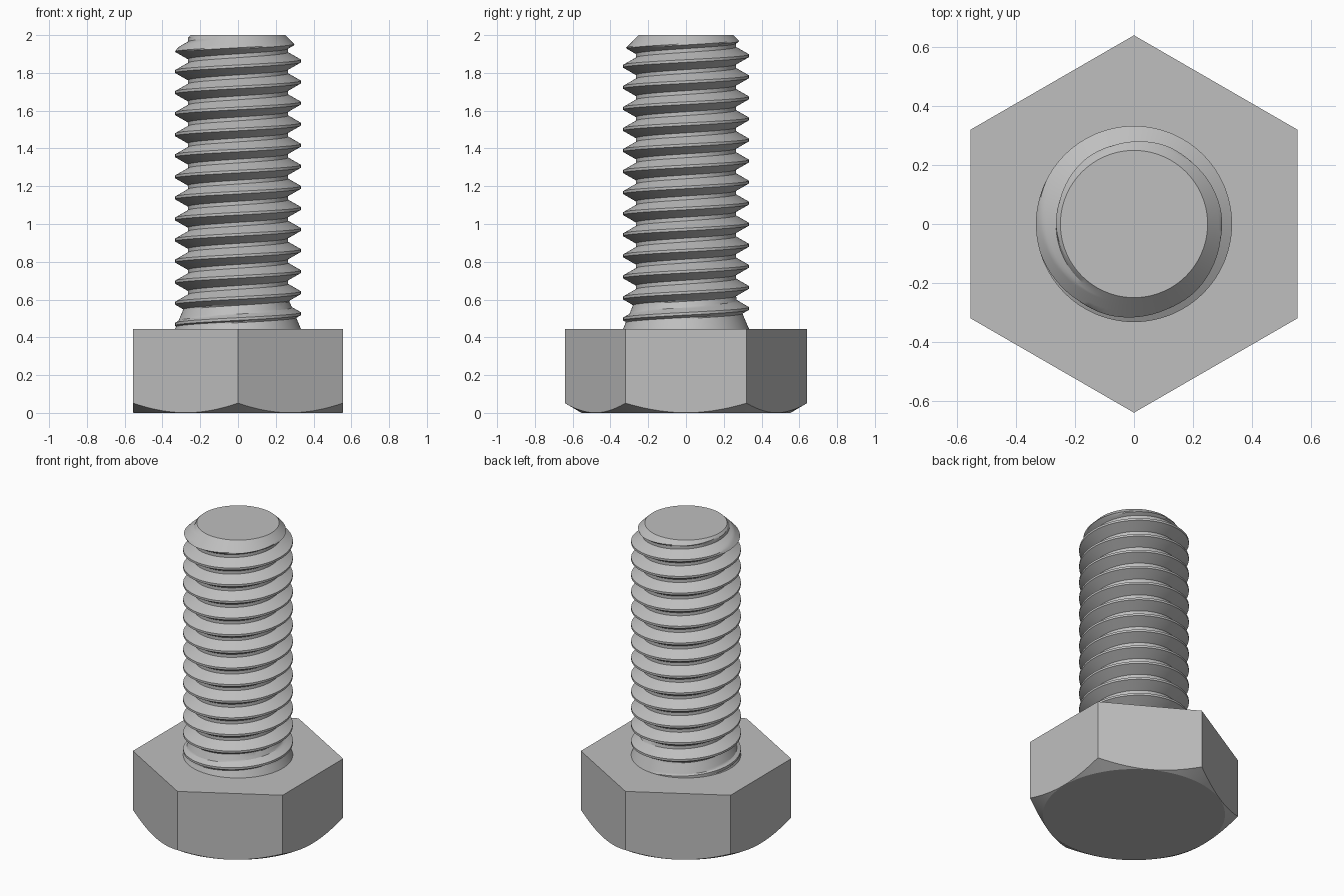
import bpy
import bmesh
from math import sin, cos, pi, radians

if "Cube" in bpy.data.objects:
    bpy.data.objects.remove(bpy.data.objects["Cube"], do_unlink=True)

SEGS = 96
HEAD_TOP, TIP = 0.445, 2.0
APOTHEM, CORNER, CHAMFER = 0.555, 0.64, 0.05
MAJOR, MINOR, PITCH = 0.333, 0.265, 0.1115
CREST, ROOT = 0.007, 0.010          # half widths of the thread flats
CREST_Z = 1.863                     # a crest height on the +x side
TIP_RADIUS = 0.25

steel = bpy.data.materials.new("grey steel")
steel.use_nodes = True
GREY = (0.52, 0.52, 0.52, 1)
steel.diffuse_color = GREY
steel.node_tree.nodes["Principled BSDF"].inputs["Base Color"].default_value = GREY


def finish(bm, name, angle):
    bmesh.ops.remove_doubles(bm, verts=bm.verts, dist=1e-5)
    bmesh.ops.dissolve_degenerate(bm, edges=bm.edges, dist=1e-5)
    bmesh.ops.recalc_face_normals(bm, faces=bm.faces)
    mesh = bpy.data.meshes.new(name)
    bm.to_mesh(mesh)
    bm.free()
    mesh.materials.append(steel)
    obj = bpy.data.objects.new(name, mesh)
    bpy.context.collection.objects.link(obj)
    bpy.ops.object.select_all(action="DESELECT")
    obj.select_set(True)
    bpy.context.view_layer.objects.active = obj
    bpy.ops.object.shade_smooth_by_angle(angle=radians(angle))


def polar(bm, r, a, z):
    return bm.verts.new((r * cos(a), r * sin(a), z))


# Hexagonal head: the conical chamfer cuts an arc into every flat
bm = bmesh.new()
rim, arc, top = [], [], []
for i in range(SEGS):
    a = 2 * pi * i / SEGS
    r = APOTHEM / cos((a + pi / 6) % (pi / 3) - pi / 6)
    rim.append(polar(bm, APOTHEM - 0.002, a, 0))
    arc.append(polar(bm, r, a, 0.001 + CHAMFER * (r - APOTHEM) / (CORNER - APOTHEM)))
    top.append(polar(bm, r, a, HEAD_TOP))
for low, high in ((rim, arc), (arc, top)):
    for i in range(SEGS):
        k = (i + 1) % SEGS
        bm.faces.new((low[i], low[k], high[k], high[i]))
bm.faces.new(rim[::-1])
bm.faces.new(top)
finish(bm, "hex_head", 20)


# Threaded shank: a right-hand helical grid whose rows follow the thread
def shank_radius(offset, z):
    d = abs(offset)
    t = (d - CREST) / (PITCH / 2 - ROOT - CREST)
    r = MAJOR - (MAJOR - MINOR) * min(max(t, 0), 1)
    r = max(r, MAJOR - 0.42 * (z - HEAD_TOP))       # run-out above the head
    return min(r, TIP_RADIUS + TIP - z)             # chamfered tip


FLANK = 6
slope = [CREST + (PITCH / 2 - ROOT - CREST) * i / FLANK for i in range(FLANK + 1)]
offsets = [-d for d in reversed(slope)] + slope
rows = len(offsets)
turns = range(-15, 4)

bm = bmesh.new()
columns = []
for i in range(SEGS + 1):
    a = 2 * pi * i / SEGS
    column = []
    for n in turns:
        for offset in offsets:
            z = CREST_Z + PITCH * (n + i / SEGS) + offset
            z = min(max(z, HEAD_TOP), TIP)
            column.append(polar(bm, shank_radius(offset, z), a, z))
    # every column ends on the same tip and collar circles
    column.insert(0, polar(bm, MAJOR, a, HEAD_TOP))
    column.append(polar(bm, TIP_RADIUS, a, TIP))
    columns.append(column)
for i in range(SEGS):
    left, right = columns[i], columns[i + 1]
    for j in range(len(left) - 1):
        quad = (left[j], right[j], right[j + 1], left[j + 1])
        if max(v.co.z for v in quad) - min(v.co.z for v in quad) > 1e-6:
            bm.faces.new(quad)
bmesh.ops.remove_doubles(bm, verts=bm.verts, dist=1e-5)
tip_edges = [e for e in bm.edges if e.is_boundary and all(v.co.z > TIP - 1e-4 for v in e.verts)]
bmesh.ops.holes_fill(bm, edges=tip_edges, sides=0)
finish(bm, "threaded_shank", 25)
